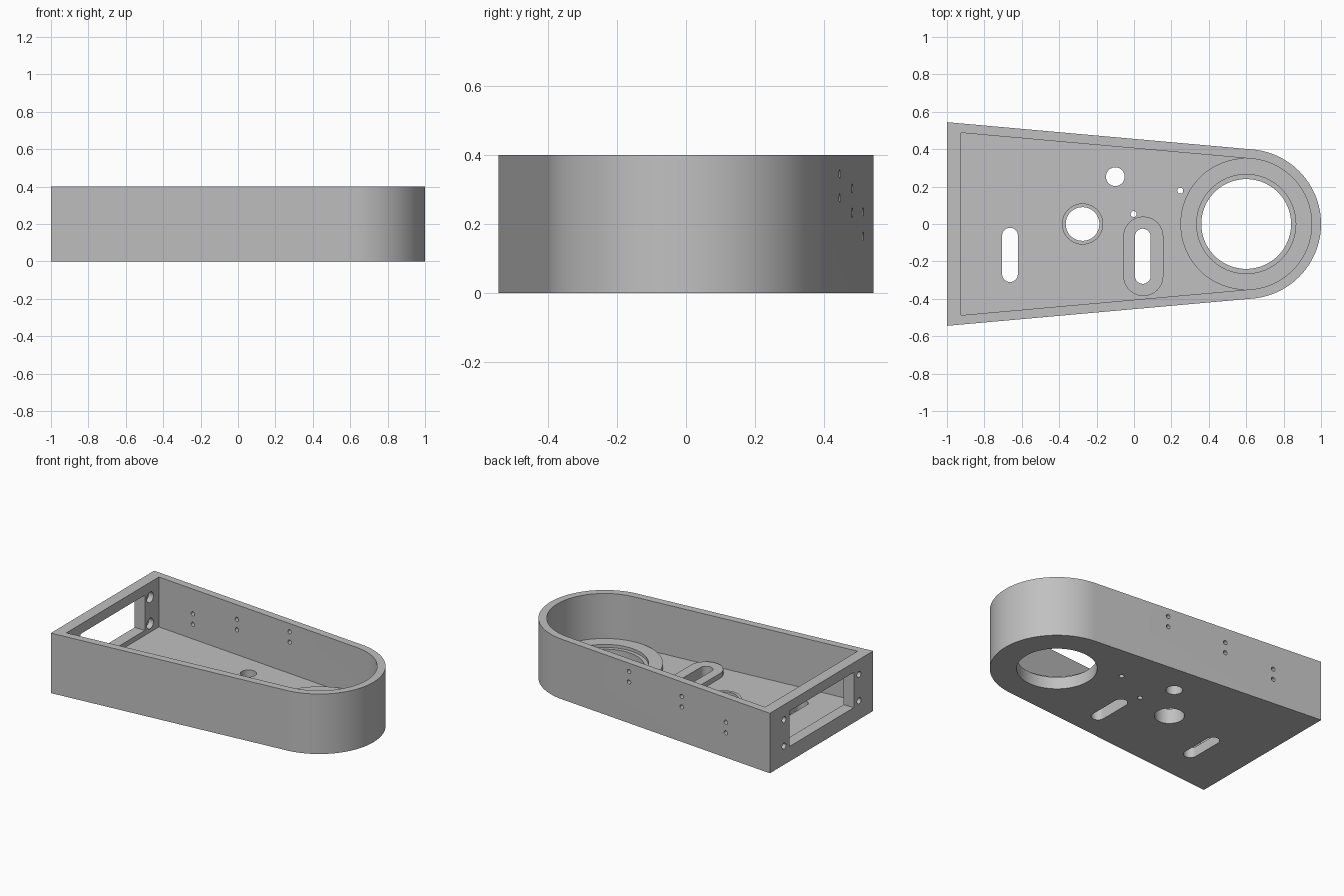
import bpy, bmesh, math
from mathutils import Matrix, Vector

cube = bpy.data.objects.get("Cube")
if cube:
    bpy.data.objects.remove(cube, do_unlink=True)

grey = bpy.data.materials.new("plain_grey")
grey.use_nodes = True
colour = (0.53, 0.53, 0.53, 1)
grey.diffuse_color = colour
grey.node_tree.nodes["Principled BSDF"].inputs["Base Color"].default_value = colour

TAPER = math.radians(5.1)     # lean of the side walls
END_X = 0.6                   # centre of the rounded end
FLOOR, BOSS, TOP = 0.067, 0.1, 0.4


def prism(name, outline, z0, z1, matrix=Matrix()):
    """Extrude a closed outline between two heights."""
    bm = bmesh.new()
    face = bm.faces.new([bm.verts.new((x, y, z0)) for x, y in outline])
    side = bmesh.ops.extrude_face_region(bm, geom=[face])["geom"]
    moved = [v for v in side if isinstance(v, bmesh.types.BMVert)]
    bmesh.ops.translate(bm, verts=moved, vec=(0, 0, z1 - z0))
    bmesh.ops.recalc_face_normals(bm, faces=bm.faces)
    bm.transform(matrix)
    mesh = bpy.data.meshes.new(name)
    bm.to_mesh(mesh)
    bm.free()
    mesh.materials.append(grey)
    obj = bpy.data.objects.new(name, mesh)
    bpy.context.collection.objects.link(obj)
    return obj


def arc(cx, cy, r, start, end, n):
    return [(cx + r * math.cos(start + (end - start) * i / n),
             cy + r * math.sin(start + (end - start) * i / n)) for i in range(n + 1)]


def circle(cx, cy, r, n=32):
    return arc(cx, cy, r, 0, math.tau, n)[:-1]


def slot(cx, y0, y1, r):
    return arc(cx, y1 - r, r, 0, math.pi, 16) + arc(cx, y0 + r, r, math.pi, math.tau, 16)


def body_outline(back_x, r):
    """Tapered plan with a tangent round end."""
    a = math.pi / 2 - TAPER
    y = r / math.cos(TAPER) + (END_X - back_x) * math.tan(TAPER)
    return [(back_x, -y)] + arc(END_X, 0, r, -a, a, 64) + [(back_x, y)]


def combine(target, tool, operation):
    tool.hide_render = True
    mod = target.modifiers.new("combine", "BOOLEAN")
    mod.operation = operation
    mod.solver = "EXACT"
    mod.object = tool
    bpy.context.view_layer.objects.active = target
    bpy.ops.object.modifier_apply(modifier=mod.name)
    bpy.data.objects.remove(tool, do_unlink=True)


def cut(outline, z0, z1, matrix=Matrix()):
    combine(housing, prism("cutter", outline, z0, z1, matrix), "DIFFERENCE")


# Open tray
housing = prism("housing", body_outline(-1, 0.4), 0, TOP)
cut(body_outline(-0.925, 0.35), FLOOR, TOP + 0.1)

# Raised bosses on the floor
for outline in (circle(END_X, 0, 0.352, 96), circle(-0.275, 0, 0.11, 48),
                slot(0.05, -0.385, 0.04, 0.107)):
    combine(housing, prism("boss", outline, FLOOR / 2, BOSS), "UNION")

# Floor openings
for outline in (circle(END_X, 0, 0.24, 80), circle(-0.275, 0, 0.09, 48),
                circle(-0.1, 0.253, 0.05), circle(0.247, 0.178, 0.016),
                circle(-0.002, 0.053, 0.016), slot(0.047, -0.32, -0.025, 0.042),
                slot(-0.663, -0.31, -0.02, 0.042)):
    cut(outline, -0.1, 0.2)
cut(circle(END_X, 0, 0.265, 80), 0.08, 0.2)     # step in the large bore

# Window in the flat end
cut([(-1.1, -0.34), (-0.85, -0.34), (-0.85, 0.34), (-1.1, 0.34)], BOSS, 0.335)

# Counterbored screw holes beside the window
along_x = Matrix.Rotation(math.pi / 2, 4, "Y")
for y in (-0.395, 0.395):
    for z in (0.125, 0.3):
        place = Matrix.Translation((-1, y, z)) @ along_x
        cut(circle(0, 0, 0.02, 24), -0.1, 0.15, place)
        cut(circle(0, 0, 0.035, 24), 0.04, 0.15, place)

# Pairs of small holes through the back wall
normal = Vector((math.sin(TAPER), math.cos(TAPER), 0))
along_wall = normal.to_track_quat("Z", "Y").to_matrix().to_4x4()
for x, z in ((0.108, 0.31), (-0.306, 0.268), (-0.653, 0.2)):
    y = 0.4 / math.cos(TAPER) + (END_X - x) * math.tan(TAPER)
    for dz in (-0.035, 0.035):
        cut(circle(0, 0, 0.014, 20), -0.15, 0.1,
            Matrix.Translation((x, y, z + dz)) @ along_wall)

# Smooth the curved walls, keep edges sharp
bpy.ops.object.select_all(action="DESELECT")
housing.select_set(True)
bpy.context.view_layer.objects.active = housing
bpy.ops.object.shade_smooth_by_angle(angle=math.radians(30))
